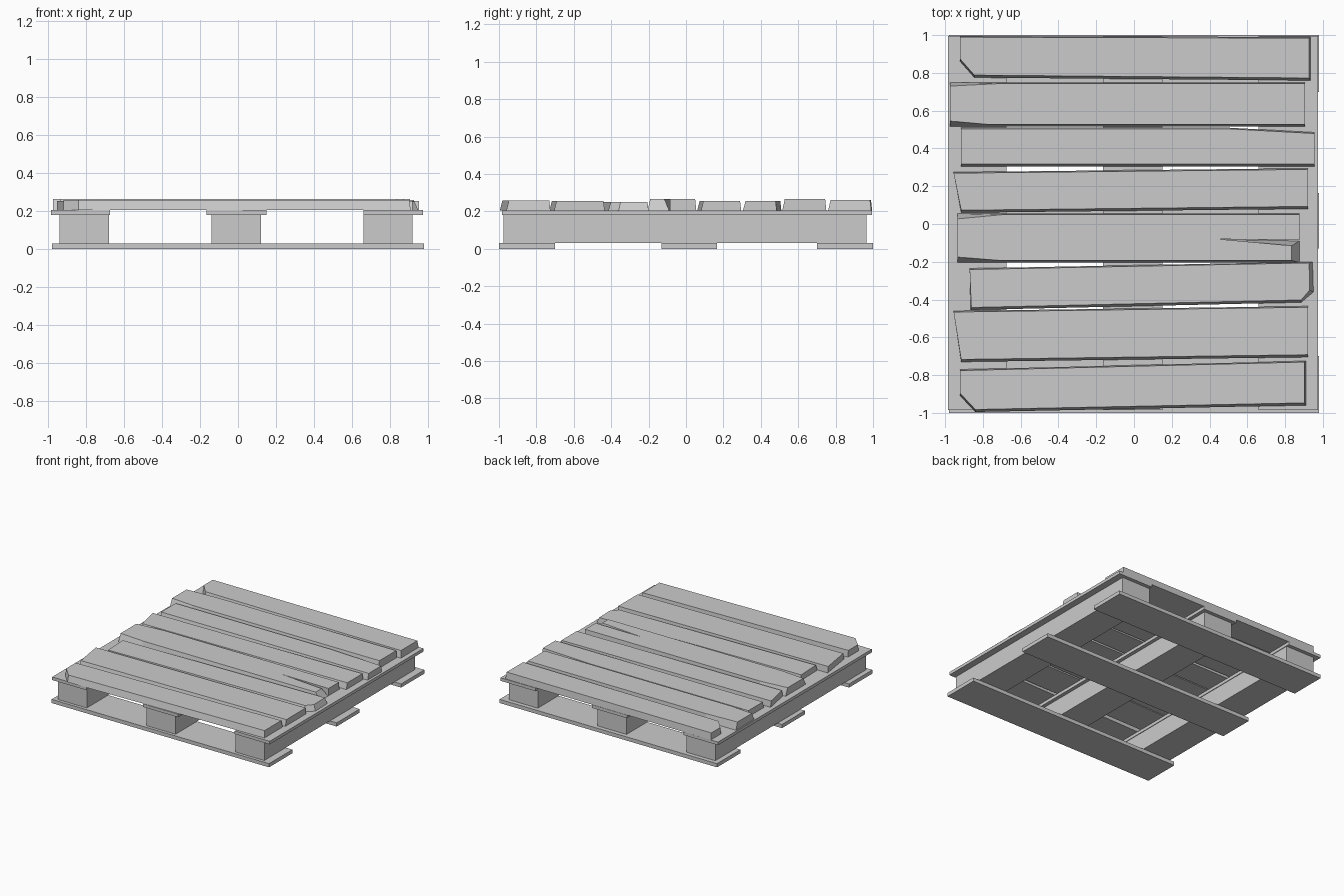
import bpy
import bmesh

cube = bpy.data.objects.get("Cube")
if cube:
    bpy.data.objects.remove(cube, do_unlink=True)

# One plain grey for the whole pallet
grey = bpy.data.materials.new("weathered_grey")
grey.use_nodes = True
colour = (0.6, 0.6, 0.6, 1)
grey.diffuse_color = colour
grey.node_tree.nodes["Principled BSDF"].inputs["Base Color"].default_value = colour


def prism(name, lower, upper, z_low, z_high):
    """Flat-sided solid between two outlines with matching corners."""
    bm = bmesh.new()
    bottom = [bm.verts.new((x, y, z_low)) for x, y in lower]
    top = [bm.verts.new((x, y, z_high)) for x, y in upper]
    bm.faces.new(bottom)
    bm.faces.new(top)
    count = len(lower)
    for i in range(count):
        j = (i + 1) % count
        bm.faces.new((bottom[i], bottom[j], top[j], top[i]))
    bmesh.ops.recalc_face_normals(bm, faces=bm.faces)
    mesh = bpy.data.meshes.new(name)
    bm.to_mesh(mesh)
    bm.free()
    mesh.materials.append(grey)
    obj = bpy.data.objects.new(name, mesh)
    bpy.context.collection.objects.link(obj)
    return obj


def box(name, x0, x1, y0, y1, z0, z1):
    outline = [(x0, y0), (x1, y0), (x1, y1), (x0, y1)]
    return prism(name, outline, outline, z0, z1)


def slat(name, outline, height, shifts={}):
    """Worn deck board: top narrower than base, chosen top corners cut further."""
    middle = sum(y for x, y in outline) / len(outline)
    upper = []
    for i, (x, y) in enumerate(outline):
        dx, dy = shifts.get(i, (0, -0.006 if y > middle else 0.013))
        upper.append((x + dx, y + dy))
    return prism(name, outline, upper, deck_z, height)


rail_z, cap_z, deck_z = 0.03, 0.18, 0.205

# Bottom boards running across
for name, y0, y1 in (("front", -1, -0.7), ("middle", -0.13, 0.165), ("back", 0.7, 1)):
    box(name + "_bottom_board", -0.98, 0.98, y0, y1, 0, rail_z)

# Stringers with wider cap boards running front to back
for name, x in (("right", -0.81), ("centre", -0.01), ("left", 0.79)):
    box(name + "_stringer", x - 0.13, x + 0.13, -0.975, 0.965, rail_z, cap_z)
for name, x0, x1 in (("right", -0.985, -0.675), ("centre", -0.165, 0.15),
                     ("left", 0.66, 0.975)):
    box(name + "_cap_board", x0, x1, -0.985, 0.995, cap_z, deck_z)

# Worn deck boards, back to front
slat("deck_board_back",
     [(-0.92, 0.995), (0.935, 0.99), (0.935, 0.76), (-0.845, 0.775), (-0.92, 0.86)],
     0.26, {1: (-0.008, -0.006), 2: (-0.008, 0.013)})
slat("deck_board_chamfered",
     [(-0.975, 0.75), (-0.7, 0.75), (0.905, 0.75), (0.905, 0.515),
      (-0.78, 0.515), (-0.975, 0.515)],
     0.265, {0: (0, -0.02), 5: (0, 0.03)})
slat("deck_board_tapered",
     [(-0.915, 0.51), (0.5, 0.51), (0.955, 0.485), (0.955, 0.305), (-0.915, 0.305)],
     0.255)
slat("deck_board_slanted",
     [(-0.955, 0.275), (0.92, 0.295), (0.92, 0.08), (-0.915, 0.06)], 0.255)
slat("deck_board_split",
     [(-0.935, 0.055), (-0.7, 0.055), (0.875, 0.055), (0.875, -0.085), (0.45, -0.08),
      (0.875, -0.09), (0.875, -0.205), (-0.72, -0.205), (-0.935, -0.205)],
     0.265, {0: (0, -0.028), 3: (0, 0), 4: (0, 0), 5: (-0.04, -0.025),
             6: (-0.04, 0.013), 8: (0, 0.03)})
slat("deck_board_clipped",
     [(-0.87, -0.235), (0.945, -0.2), (0.95, -0.36), (0.885, -0.415), (-0.865, -0.455)],
     0.25, {1: (-0.018, -0.006), 2: (-0.02, 0.01), 3: (0, 0.013), 4: (0.004, 0.013)})
slat("deck_board_wide",
     [(-0.955, -0.46), (0.92, -0.435), (0.92, -0.705), (-0.915, -0.73)], 0.255)
slat("deck_board_front",
     [(-0.92, -0.77), (0.91, -0.725), (0.91, -0.96), (-0.84, -0.995), (-0.92, -0.91)],
     0.258, {1: (-0.008, -0.006), 2: (-0.008, 0.013)})
